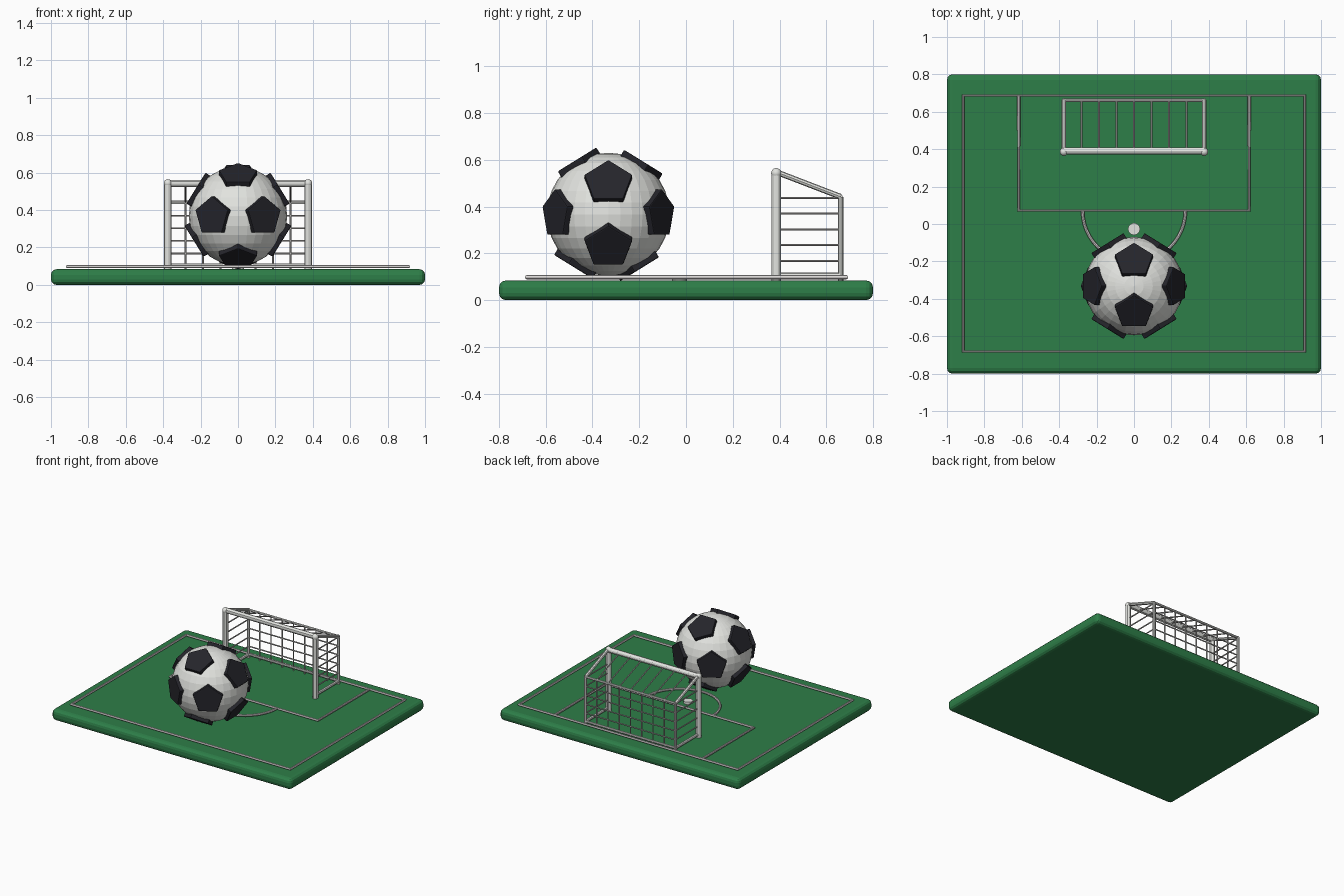
import bpy
import bmesh
from math import sin, cos, pi, tau
from mathutils import Vector

cube = bpy.data.objects.get("Cube")
if cube:
    bpy.data.objects.remove(cube, do_unlink=True)


def material(name, rgb, rough=0.6):
    m = bpy.data.materials.new(name)
    m.use_nodes = True
    m.diffuse_color = (*rgb, 1)
    bsdf = m.node_tree.nodes["Principled BSDF"]
    bsdf.inputs["Base Color"].default_value = (*rgb, 1)
    bsdf.inputs["Roughness"].default_value = rough
    return m


GREEN = material("grass_green", (0.027, 0.21, 0.065))
WHITE = material("white", (0.76, 0.77, 0.74))
BLACK = material("patch_black", (0.018, 0.018, 0.024))
LINE = material("line_white", (0.72, 0.70, 0.69))
NET = material("net_grey", (0.50, 0.49, 0.48))


def finish(bm, name, mat):
    bmesh.ops.recalc_face_normals(bm, faces=bm.faces)
    mesh = bpy.data.meshes.new(name)
    bm.to_mesh(mesh)
    bm.free()
    mesh.materials.append(mat)
    ob = bpy.data.objects.new(name, mesh)
    bpy.context.collection.objects.link(ob)
    return ob


def bevel(ob, width, segments):
    mod = ob.modifiers.new("soft_edges", "BEVEL")
    mod.width, mod.segments = width, segments


def tubes(name, paths, radius, mat, cyclic=False, res=2):
    """Round bars that follow each list of points."""
    cu = bpy.data.curves.new(name, "CURVE")
    cu.dimensions = "3D"
    cu.bevel_depth = radius
    cu.bevel_resolution = res
    cu.use_fill_caps = True
    for pts in paths:
        sp = cu.splines.new("POLY")
        sp.points.add(len(pts) - 1)
        for p, co in zip(sp.points, pts):
            p.co = (*co, 1)
        sp.use_cyclic_u = cyclic
    cu.materials.append(mat)
    ob = bpy.data.objects.new(name, cu)
    bpy.context.collection.objects.link(ob)
    bpy.ops.object.select_all(action="DESELECT")
    ob.select_set(True)
    bpy.context.view_layer.objects.active = ob
    bpy.ops.object.convert(target="MESH")
    bpy.ops.object.shade_smooth_by_angle()
    return ob


# Pitch slab
TOP = 0.084
bm = bmesh.new()
bmesh.ops.create_cube(bm, size=1)
bmesh.ops.scale(bm, vec=(2, 1.6, TOP), verts=bm.verts)
bmesh.ops.translate(bm, vec=(0, 0, TOP / 2), verts=bm.verts)
bevel(finish(bm, "pitch", GREEN), 0.03, 3)

# Pitch markings
LZ, LR = 0.098, 0.009
BACK, BOX_Y, BOX_X = 0.687, 0.072, 0.616
tubes("boundary_line", [[(-0.913, -0.682, LZ), (0.913, -0.682, LZ),
                         (0.913, BACK, LZ), (-0.913, BACK, LZ)]], LR, LINE, True)
tubes("penalty_box_line", [[(-BOX_X, BACK, LZ), (-BOX_X, BOX_Y, LZ),
                            (BOX_X, BOX_Y, LZ), (BOX_X, BACK, LZ)]], LR, LINE)
arc = [(0.275 * cos(pi + pi * i / 24), BOX_Y + 0.275 * sin(pi + pi * i / 24), LZ)
       for i in range(25)]
tubes("penalty_arc", [arc], LR, LINE)

bm = bmesh.new()
bmesh.ops.create_cone(bm, cap_ends=True, segments=24, radius1=0.032, radius2=0.032, depth=0.02)
bmesh.ops.translate(bm, vec=(0, -0.027, 0.092), verts=bm.verts)
finish(bm, "penalty_spot", WHITE)

# Ball
CENTRE, R = Vector((0, -0.332, 0.367)), 0.263
bm = bmesh.new()
bmesh.ops.create_uvsphere(bm, u_segments=32, v_segments=16, radius=R)
bmesh.ops.translate(bm, vec=CENTRE, verts=bm.verts)
finish(bm, "ball", WHITE)

# Pentagon patches at the twelve corners of an icosahedron
PHI = (1 + 5 ** 0.5) / 2
bm = bmesh.new()
for a in (-1, 1):
    for b in (-PHI, PHI):
        for d in ((0, a, b), (a, b, 0), (b, 0, a)):
            n = Vector(d).normalized()
            up = Vector((0, 0, 1))
            if d[0] == 0 and d[1] > 0:
                up = -up
            v = (up - n * up.dot(n)).normalized()
            u = v.cross(n)
            rings = []
            for h in (0.236, 0.270):
                rings.append([bm.verts.new(CENTRE + n * h + 0.108 * (
                    u * sin(tau * i / 5) + v * cos(tau * i / 5))) for i in range(5)])
            low, high = rings
            bm.faces.new(low[::-1])
            bm.faces.new(high)
            for i in range(5):
                j = (i + 1) % 5
                bm.faces.new((low[i], low[j], high[j], high[i]))
bevel(finish(bm, "ball_patches", BLACK), 0.005, 2)

# Goal frame
GX, FY, BY = 0.375, 0.386, 0.662
FZ, BZ, FLOOR = 0.543, 0.442, 0.106
SIDES = (-GX, GX)
tubes("goal_posts", [[(x, FY, TOP - 0.01), (x, FY, FZ)] for x in SIDES], 0.02, WHITE, res=4)
tubes("crossbar", [[(-GX, FY + 0.004, FZ), (GX, FY + 0.004, FZ)]], 0.019, WHITE, res=4)
for x, side in zip(SIDES, ("right", "left")):
    bm = bmesh.new()
    bmesh.ops.create_uvsphere(bm, u_segments=16, v_segments=8, radius=0.022)
    bmesh.ops.translate(bm, vec=(x, FY, FZ), verts=bm.verts)
    for f in bm.faces:
        f.smooth = True
    finish(bm, "goal_corner_" + side, WHITE)
tubes("goal_back_posts", [[(x, BY, TOP - 0.01), (x, BY, BZ)] for x in SIDES], 0.011, WHITE)
tubes("goal_roof_bars", [[(x, FY, FZ + 0.005), (x, BY, BZ)] for x in SIDES], 0.012, WHITE)
tubes("goal_floor_bars", [[(x, FY, FLOOR), (x, BY, FLOOR)] for x in SIDES], 0.011, WHITE)
tubes("goal_back_bars", [[(-GX, BY, z), (GX, BY, z)] for z in (FLOOR, BZ)], 0.009, WHITE)

# Net: back uprights continue over the roof, levels wrap round three sides
columns = [GX * i / 4 for i in range(-3, 4)]
tubes("net_columns", [[(x, BY, TOP), (x, BY, BZ), (x, FY, FZ)] for x in columns],
      0.005, NET, res=1)
levels = [0.1 + 0.0675 * k for k in range(1, 6)]
tubes("net_levels", [[(-GX, FY, z), (-GX, BY, z), (GX, BY, z), (GX, FY, z)] for z in levels],
      0.005, NET, res=1)
